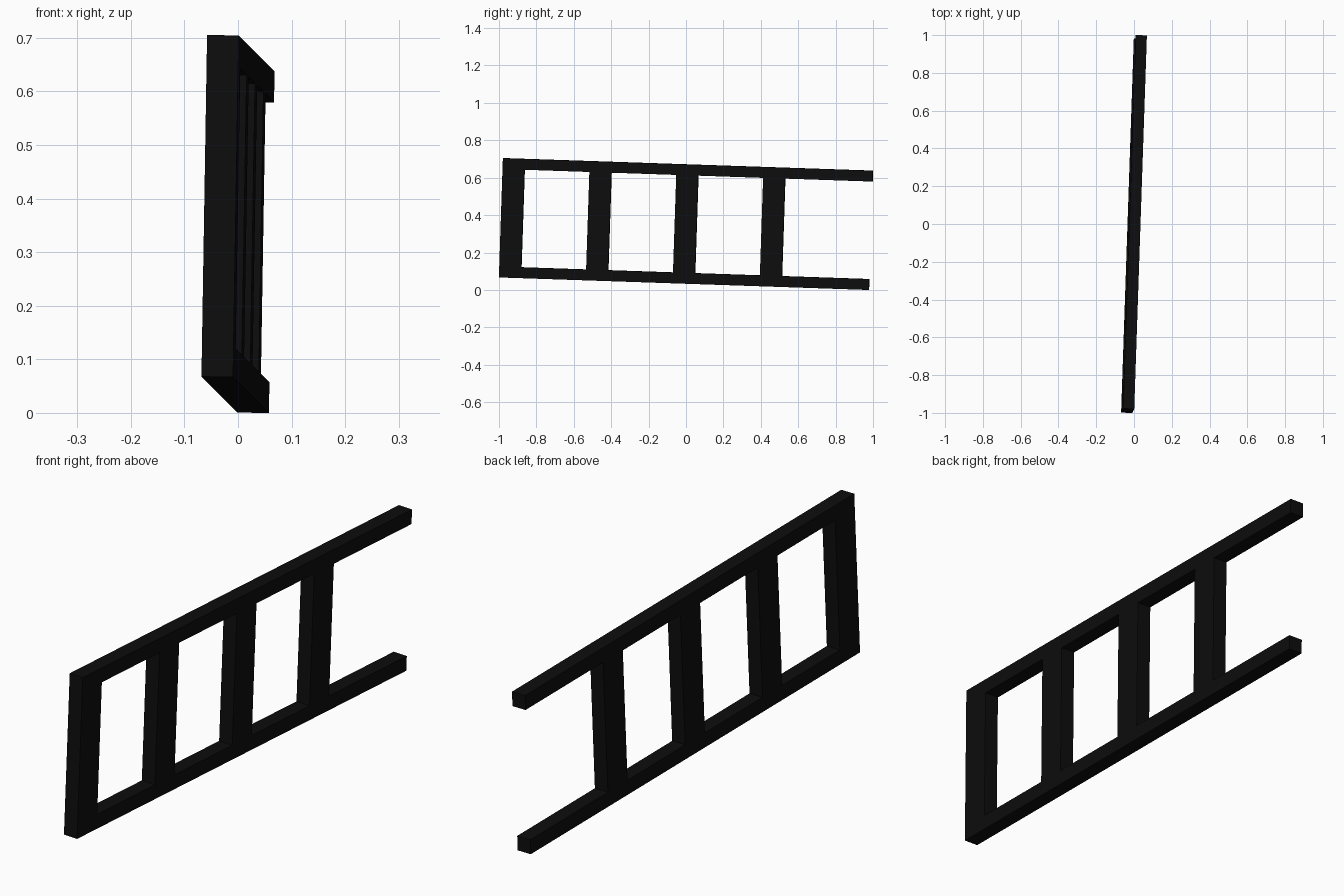
import bpy
from mathutils import Matrix, Vector

if "Cube" in bpy.data.objects:
    bpy.data.objects.remove(bpy.data.objects["Cube"])

LENGTH, HEIGHT, DEPTH = 1.98, 0.638, 0.059   # overall frame size
RAIL, RUNG = 0.058, 0.118                    # rail height, rung width

black = bpy.data.materials.new("black_paint")
black.diffuse_color = (0.004, 0.004, 0.004, 1)
black.use_nodes = True
black.node_tree.nodes["Principled BSDF"].inputs["Base Color"].default_value = black.diffuse_color

# The whole ladder frame leans slightly about every axis
along = Vector((0.067, 1.977, -0.067)).normalized()
up = Vector((0.0105, 0.021, 0.638))
up = (up - along * up.dot(along)).normalized()
side = along.cross(up)
tilt = Matrix((side, along, up)).transposed().to_4x4()
pose = Matrix.Translation((0, 0, 0.3525)) @ tilt


def box(name, centre, size):
    bpy.ops.mesh.primitive_cube_add(size=1)
    ob = bpy.context.object
    ob.name = name
    ob.data.transform(Matrix.Translation(centre) @ Matrix.Diagonal((*size, 1)))
    ob.matrix_world = pose
    ob.data.materials.append(black)
    return ob


# Long rails
for name, s in (("bottom_rail", -1), ("top_rail", 1)):
    box(name, (0, 0, s * (HEIGHT - RAIL) / 2), (DEPTH, LENGTH, RAIL))

# Flat rungs, the first flush with the front end
for i in range(4):
    y = -(LENGTH - RUNG) / 2 + i * 0.465
    box(f"rung_{i + 1}", (0, y, 0), (DEPTH, RUNG, HEIGHT - 2 * RAIL))
